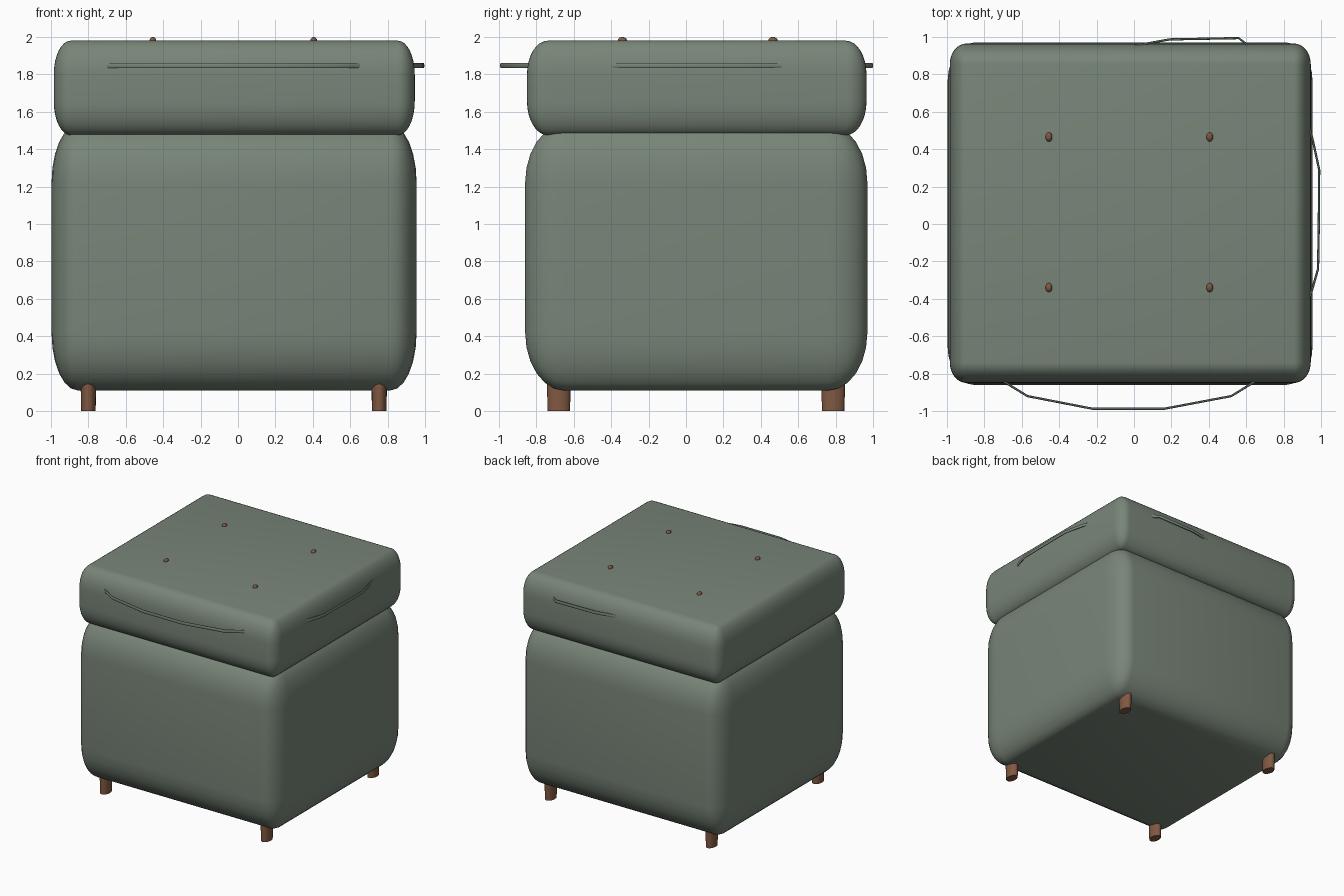
import bpy, bmesh
from mathutils import Matrix, Vector

if "Cube" in bpy.data.objects:
    bpy.data.objects.remove(bpy.data.objects["Cube"])


def material(name, rgb):
    m = bpy.data.materials.new(name)
    m.diffuse_color = (*rgb, 1)
    m.use_nodes = True
    m.node_tree.nodes["Principled BSDF"].inputs["Base Color"].default_value = m.diffuse_color
    return m


GREEN = material("green_fabric", (0.19, 0.235, 0.19))
BROWN = material("brown_wood", (0.22, 0.10, 0.055))


def finish(bm, name, mat, angle=0.7):
    bmesh.ops.recalc_face_normals(bm, faces=bm.faces)
    me = bpy.data.meshes.new(name)
    bm.to_mesh(me)
    bm.free()
    me.materials.append(mat)
    ob = bpy.data.objects.new(name, me)
    bpy.context.collection.objects.link(ob)
    bpy.ops.object.select_all(action='DESELECT')
    ob.select_set(True)
    bpy.context.view_layer.objects.active = ob
    bpy.ops.object.shade_smooth_by_angle(angle=angle)
    return ob


def rounded_box(name, lo, hi, radii, segments):
    """Box with elliptical edge rounding: bevel with radius 1, then scale."""
    lo, hi, r = Vector(lo), Vector(hi), Vector(radii)
    bm = bmesh.new()
    bmesh.ops.create_cube(bm, size=1)
    bmesh.ops.scale(bm, verts=bm.verts, vec=[(hi[i] - lo[i]) / r[i] for i in range(3)])
    bmesh.ops.bevel(bm, geom=bm.edges[:], offset=1, segments=segments,
                    profile=0.5, affect='EDGES')
    bmesh.ops.scale(bm, verts=bm.verts, vec=r)
    bmesh.ops.translate(bm, verts=bm.verts, vec=(lo + hi) / 2)
    return finish(bm, name, GREEN)


def strap(name, path, z=1.847, thick=0.006, high=0.013):
    """Thin handle loop: oval section swept along a flat path."""
    pts = [Vector((x, y, z)) for x, y in path]
    section = [(1, -.5), (1, .5), (.5, 1), (-.5, 1), (-1, .5), (-1, -.5), (-.5, -1), (.5, -1)]
    bm = bmesh.new()
    rings = []
    for i, p in enumerate(pts):
        t = (pts[min(i + 1, len(pts) - 1)] - pts[max(i - 1, 0)]).normalized()
        n = Vector((-t.y, t.x, 0))
        rings.append([bm.verts.new(p + n * a * thick + Vector((0, 0, b * high)))
                      for a, b in section])
    for r0, r1 in zip(rings, rings[1:]):
        for k in range(8):
            bm.faces.new((r0[k], r0[k - 1], r1[k - 1], r1[k]))
    bm.faces.new(rings[0])
    bm.faces.new(rings[-1])
    return finish(bm, name, GREEN)


# Upholstered body and lid cushion
rounded_box("body", (-0.997, -0.86, 0.11), (0.955, 0.97, 1.53), (0.14, 0.21, 0.31), 6)
rounded_box("lid_cushion", (-0.985, -0.85, 1.475), (0.945, 0.965, 1.98),
            (0.09, 0.11, 0.18), 8)

# Oval tapered legs
for side, x in (("left", -0.80), ("right", 0.755)):
    for end, y in (("front", -0.68), ("back", 0.787)):
        bm = bmesh.new()
        bmesh.ops.create_cone(bm, cap_ends=True, segments=20, radius1=0.95,
                              radius2=1.05, depth=0.24)
        bmesh.ops.transform(bm, verts=bm.verts, matrix=Matrix.Translation((x, y, 0.12))
                            @ Matrix.Diagonal((0.041, 0.063, 1, 1)))
        finish(bm, f"{end}_{side}_leg", BROWN)

# Buttons on the lid
for side, x in (("left", -0.455), ("right", 0.405)):
    for end, y in (("front", -0.34), ("back", 0.465)):
        bm = bmesh.new()
        bmesh.ops.create_uvsphere(bm, u_segments=16, v_segments=8, radius=1)
        bmesh.ops.transform(bm, verts=bm.verts, matrix=Matrix.Translation((x, y, 1.98))
                            @ Matrix.Diagonal((0.018, 0.025, 0.02, 1)))
        finish(bm, f"{end}_{side}_button", BROWN)

# Strap handles on front, right and back of the lid
strap("front_strap", [(-0.70, -0.84), (-0.57, -0.92), (-0.22, -0.988),
                      (0.16, -0.988), (0.52, -0.92), (0.65, -0.84)])
strap("right_strap", [(0.94, 0.51), (0.96, 0.43), (0.99, 0.29), (0.988, 0.0),
                      (0.984, -0.24), (0.95, -0.36), (0.935, -0.40)])
strap("back_strap", [(0.0, 0.955), (0.08, 0.967), (0.19, 0.987),
                     (0.56, 0.994), (0.61, 0.955)])
